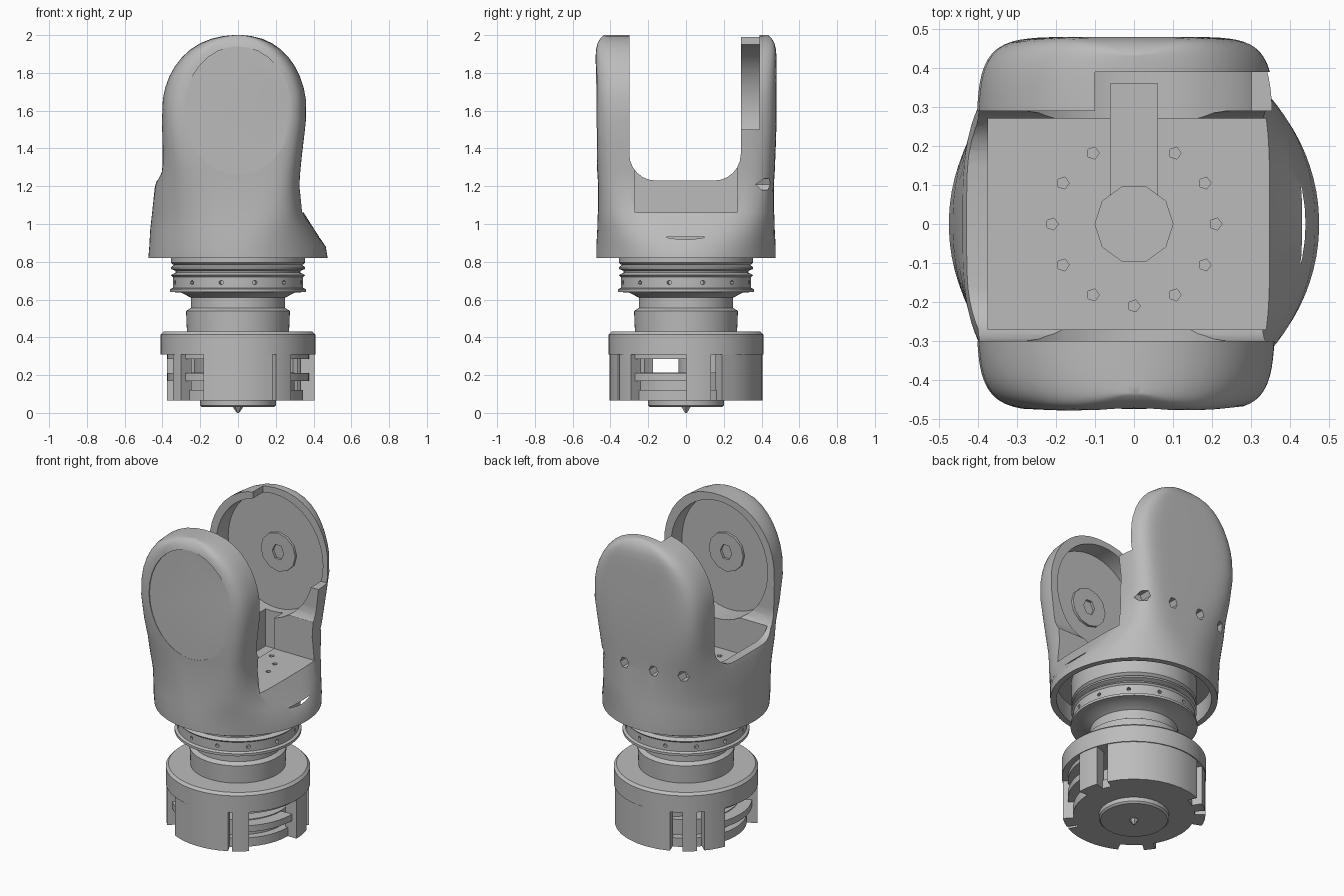
import bpy
import bmesh
from math import sin, cos, pi, radians, copysign

cube = bpy.data.objects.get("Cube")
if cube:
    bpy.data.objects.remove(cube, do_unlink=True)

grey = bpy.data.materials.new("plain grey")
grey.use_nodes = True
GREY = (0.5, 0.5, 0.5, 1)
grey.diffuse_color = GREY
grey.node_tree.nodes["Principled BSDF"].inputs["Base Color"].default_value = GREY


def loft(name, rings):
    """Bridge equal-length rings of points and cap both ends."""
    bm = bmesh.new()
    loops = [[bm.verts.new(p) for p in ring] for ring in rings]
    n = len(loops[0])
    for low, high in zip(loops, loops[1:]):
        for i in range(n):
            j = (i + 1) % n
            bm.faces.new((low[i], low[j], high[j], high[i]))
    bm.faces.new(loops[0])
    bm.faces.new(loops[-1])
    bmesh.ops.recalc_face_normals(bm, faces=bm.faces[:])
    mesh = bpy.data.meshes.new(name)
    bm.to_mesh(mesh)
    bm.free()
    mesh.materials.append(grey)
    obj = bpy.data.objects.new(name, mesh)
    bpy.context.collection.objects.link(obj)
    return obj


def prism(name, outline, axis, a, b):
    """Extrude a 2D outline along x, y or z from a to b."""
    def place(p, d):
        return {"x": (d, p[0], p[1]), "y": (p[0], d, p[1]), "z": (p[0], p[1], d)}[axis]
    return loft(name, [[place(p, d) for p in outline] for d in (a, b)])


def ellipse(cx, cy, rx, ry, n=48):
    return [(cx + rx * cos(2 * pi * i / n), cy + ry * sin(2 * pi * i / n)) for i in range(n)]


def rect(x0, x1, y0, y1):
    return [(x0, y0), (x1, y0), (x1, y1), (x0, y1)]


def lathe(name, profile, n=64):
    return loft(name, [[(r * cos(2 * pi * i / n), r * sin(2 * pi * i / n), z)
                        for i in range(n)] for r, z in profile])


def activate(obj):
    bpy.ops.object.select_all(action="DESELECT")
    obj.select_set(True)
    bpy.context.view_layer.objects.active = obj


def cut(obj, cutter):
    cutter.hide_render = True
    mod = obj.modifiers.new("cut", "BOOLEAN")
    mod.operation = "DIFFERENCE"
    mod.solver = "EXACT"
    mod.object = cutter
    activate(obj)
    bpy.ops.object.modifier_apply(modifier=mod.name)
    bpy.data.objects.remove(cutter, do_unlink=True)


def smooth(obj, angle=35):
    activate(obj)
    bpy.ops.object.shade_smooth_by_angle(angle=radians(angle))


# Fork shell: round skirt blending into two flat, round-topped arms
def section(z, left, right, depth, left_power, right_power, n=88):
    ring = []
    for i in range(n):
        t = 2 * pi * (i + 0.5) / n
        c, s = cos(t), sin(t)
        side, power = (right, right_power) if c > 0 else (left, left_power)
        ring.append((side * abs(c) ** (2 / power),
                     depth * copysign(abs(s) ** (2 / power), s), z))
    return ring


sections = [
    (0.82, -0.475, 0.475, 0.475, 2, 2), (0.88, -0.47, 0.465, 0.475, 2.1, 2.1),
    (0.97, -0.465, 0.405, 0.47, 2.2, 2.8), (1.06, -0.455, 0.348, 0.467, 2.4, 4.2),
    (1.2, -0.44, 0.328, 0.465, 3.1, 5.5), (1.28, -0.412, 0.332, 0.47, 4, 6),
    (1.4, -0.404, 0.345, 0.475, 5.5, 6.5), (1.55, -0.404, 0.362, 0.48, 7, 7)]
for k in range(1, 11):
    a = radians(9 * k)
    w = max(cos(a) ** 0.88, 0.06)
    sections.append((1.6 + 0.4 * sin(a), -0.404 * w, 0.365 * w,
                     0.48 - 0.045 * sin(a) ** 12, 7, 7))
shell = loft("fork_shell", [section(*s) for s in sections])

# Gap between the arms, with rounded lower corners
slot = [(-0.3, 2.2)]
for cy, start in ((-0.16, 180), (0.15, 270)):
    slot += [(cy + 0.14 * cos(radians(start + 15 * i)),
              1.37 + 0.14 * sin(radians(start + 15 * i))) for i in range(7)]
slot.append((0.29, 2.2))
cut(shell, prism("slot", slot, "x", -0.7, 0.7))
cut(shell, prism("floor_pocket", rect(-0.375, 0.7, -0.27, 0.27), "z", 1.06, 1.35))

# Oval recesses inside both arms, and the flat round face on the front arm
cut(shell, prism("front_recess", ellipse(-0.02, 1.6, 0.335, 0.36), "y", -0.41, -0.2))
cut(shell, prism("back_recess", ellipse(-0.02, 1.6, 0.335, 0.36), "y", 0.2, 0.41))
cut(shell, prism("front_face", ellipse(0, 1.6, 0.285, 0.34, 32), "y", -0.6, -0.468))
cut(shell, prism("rim_step", rect(-0.1, 0.6, 1.5, 2.1), "y", 0.2, 0.39))

# Hollow skirt, cable channel and screw holes
cut(shell, prism("skirt_hollow", ellipse(0, 0, 0.44, 0.44, 64), "z", 0.7, 0.93))
cut(shell, prism("cable_well", ellipse(0, 0, 0.1, 0.1, 10), "z", 1.0, 1.2))
cut(shell, prism("cable_channel", rect(-0.06, 0.06, 0.05, 0.36), "z", 1.01, 1.3))
for i in range(12):
    if i != 3:
        a = pi * i / 6
        cut(shell, prism("floor_hole", ellipse(0.21 * cos(a), 0.21 * sin(a), 0.016, 0.016, 5),
                         "z", 1.02, 1.2))
for x in (-0.28, -0.1, 0.1, 0.28):
    cut(shell, prism("back_hole", ellipse(x, 1.21, 0.03, 0.035, 6), "y", 0.37, 0.6))
smooth(shell)

# Bearing hubs inside the arms
for name, y0, y1 in (("front_hub", -0.42, -0.395), ("back_hub", 0.395, 0.42)):
    hub = prism(name, ellipse(0, 1.6, 0.12, 0.12, 12), "y", y0, y1)
    cut(hub, prism("hub_hole", ellipse(0, 1.6, 0.04, 0.05, 6), "y", y0 - 0.1, y1 + 0.1))
    smooth(hub)

# Turned neck with ribbed collar
neck = lathe("neck_and_collar", [
    (0.27, 0.42), (0.275, 0.54), (0.25, 0.555), (0.25, 0.61), (0.3, 0.637),
    (0.36, 0.64), (0.36, 0.655), (0.345, 0.662), (0.345, 0.72), (0.355, 0.73),
    (0.33, 0.742), (0.33, 0.752), (0.355, 0.762), (0.355, 0.772), (0.34, 0.782),
    (0.355, 0.795), (0.355, 0.95)])
for i in range(12):
    a = radians(30 * i + 15)
    pin = lathe("collar_hole", [(0.012, -0.03), (0.012, 0.03)], 6)
    pin.rotation_euler = (0, pi / 2, a)
    pin.location = (0.35 * cos(a), 0.35 * sin(a), 0.69)
    bpy.context.view_layer.update()
    cut(neck, pin)
smooth(neck)

# Wide flange above the coupling
smooth(lathe("flange", [(0.41, 0.31), (0.41, 0.415), (0.395, 0.43), (0.26, 0.43)]))


# Coupling: ring of wall segments around open windows
def arc_block(name, start, end, r0, r1, z0, z1):
    angles = [radians(start + (end - start) * i / 8) for i in range(9)]
    outline = [(r1 * cos(a), r1 * sin(a)) for a in angles]
    outline += [(r0 * cos(a), r0 * sin(a)) for a in reversed(angles)]
    smooth(prism(name, outline, "z", z0, z1))


for start, end in ((243, 297), (300, 314), (0, 19), (28, 112), (122, 134), (140, 158), (212, 222)):
    arc_block("coupling_wall", start, end, 0.33, 0.405, 0.065, 0.315)
for start, end in ((158, 212), (222, 243), (314, 360)):
    arc_block("window_ledge", start, end, 0.3, 0.375, 0.17, 0.21)
    arc_block("window_top", start, end, 0.3, 0.375, 0.285, 0.315)
smooth(lathe("coupling_plate", [(0.345, 0.065), (0.345, 0.12)]))
smooth(lathe("coupling_inner_drum", [(0.3, 0.1), (0.3, 0.215)]))
smooth(prism("coupling_core", ellipse(0, 0.12, 0.16, 0.16), "z", 0.1, 0.32))

# Bottom boss and contact tip
smooth(lathe("bottom_boss", [(0.19, 0.03), (0.2, 0.04), (0.2, 0.08)], 32))
lathe("contact_tip", [(0.006, 0), (0.03, 0.035)], 6)
